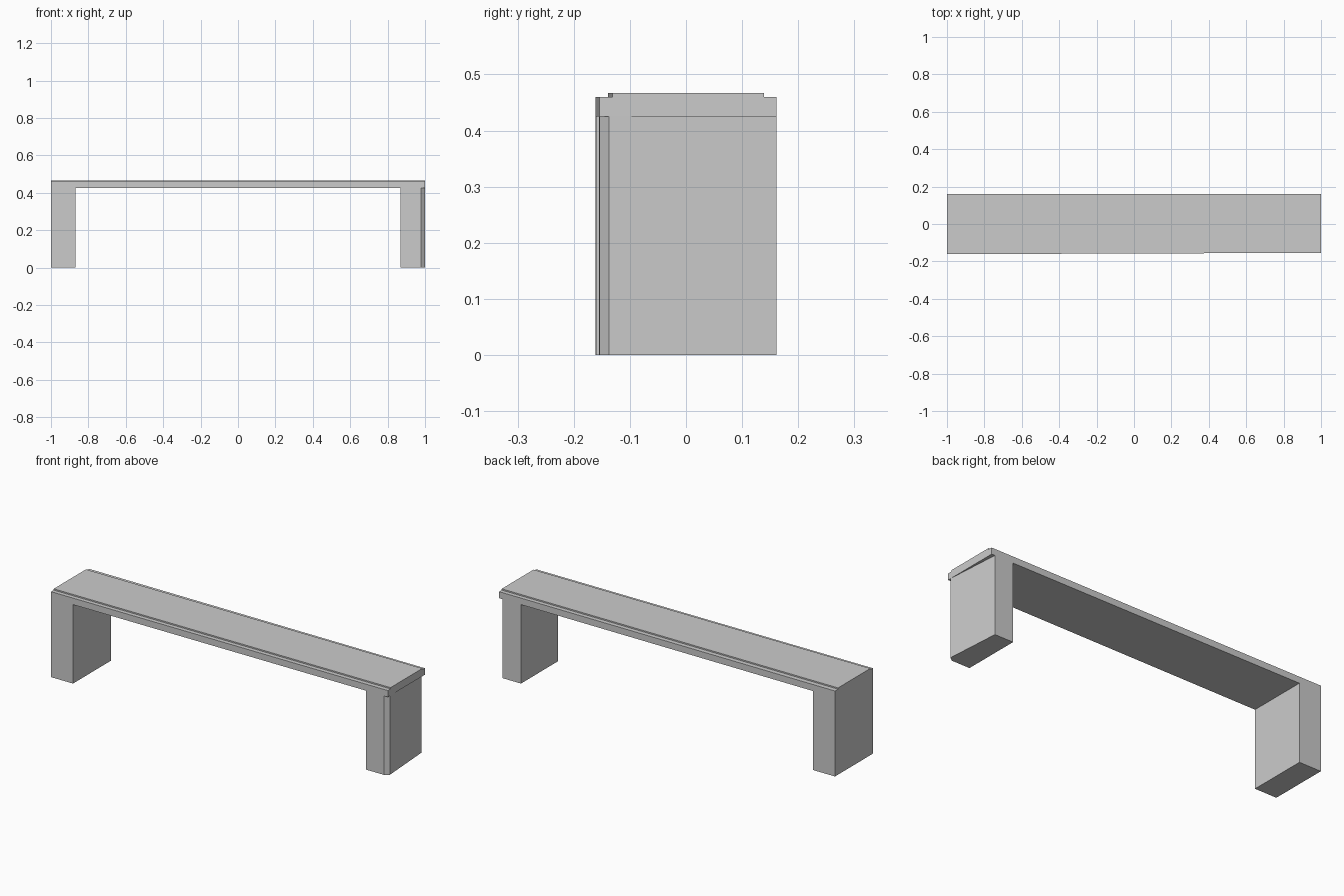
import bpy
import bmesh

if "Cube" in bpy.data.objects:
    bpy.data.objects.remove(bpy.data.objects["Cube"])


def prism(name, outline, z0, z1):
    """Extrude a plan outline (counter-clockwise) from z0 up to z1."""
    bm = bmesh.new()
    base = bm.faces.new([bm.verts.new((x, y, z0)) for x, y in outline])
    top = bmesh.ops.extrude_face_region(bm, geom=[base], use_keep_orig=True)
    moved = [g for g in top["geom"] if isinstance(g, bmesh.types.BMVert)]
    bmesh.ops.translate(bm, verts=moved, vec=(0, 0, z1 - z0))
    bmesh.ops.recalc_face_normals(bm, faces=bm.faces)
    mesh = bpy.data.meshes.new(name)
    bm.to_mesh(mesh)
    bm.free()
    obj = bpy.data.objects.new(name, mesh)
    bpy.context.collection.objects.link(obj)
    return obj


def front(x):
    """The front edge runs slightly out of square along the bench."""
    return -0.1577 + 0.0035 * x


BACK = 0.161
LEG_TOP, SLAB_TOP, PANEL_TOP = 0.425, 0.46, 0.467

# Seat slab spanning both legs
prism("seat_slab",
      [(-1, front(-1)), (1, front(1)), (1, BACK), (-1, BACK)],
      LEG_TOP, SLAB_TOP)

# Thin raised panel on the seat
prism("seat_panel",
      [(-1, -0.139), (1, -0.131), (1, 0.139), (-1, 0.135)],
      SLAB_TOP, PANEL_TOP)

# Left leg, flush with the slab
prism("left_leg",
      [(-1, front(-1)), (-0.87, front(-0.87)), (-0.87, BACK), (-1, BACK)],
      0, LEG_TOP)

# Right leg with a chamfered front corner and a tapering outer face
prism("right_leg",
      [(0.87, front(0.87)), (0.978, front(0.978)), (1, -0.137),
       (0.98, BACK), (0.87, BACK)],
      0, LEG_TOP)
